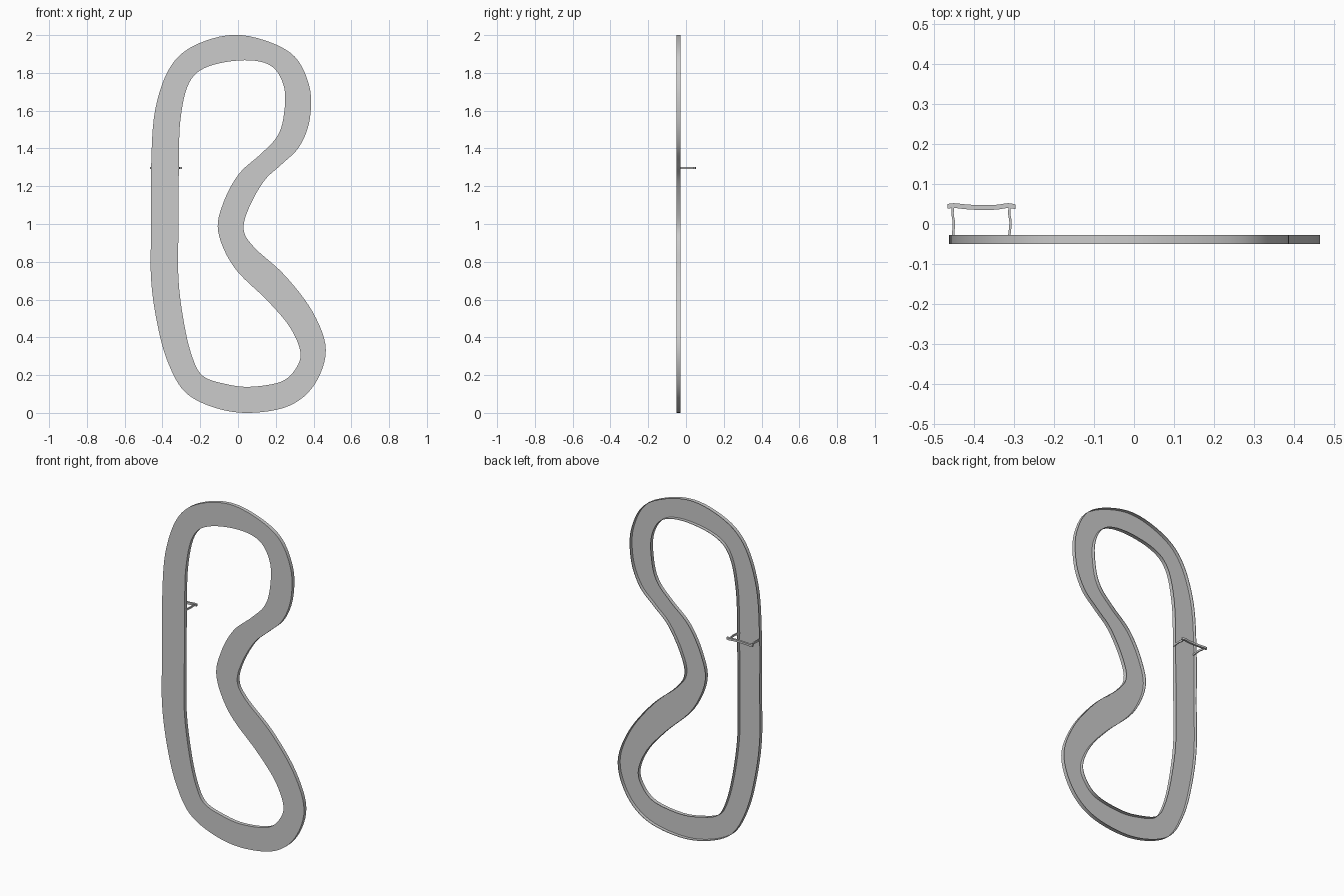
import bpy, bmesh
from mathutils import Vector

if "Cube" in bpy.data.objects:
    bpy.data.objects.remove(bpy.data.objects["Cube"])

# Ribs across the stroke: outer x, outer z, inner x, inner z
RIBS = [
    (-.46, 1.30, -.313, 1.30), (-.46, 1.0, -.315, 1.0), (-.46, .705, -.315, .705),
    (-.425, .46, -.283, .46), (-.37, .265, -.24, .29), (-.28, .11, -.185, .195),
    (-.125, .028, -.07, .154), (.06, 0, .06, .138), (.27, .037, .225, .164),
    (.405, .15, .305, .233), (.465, .335, .33, .324), (.395, .535, .273, .456),
    (.246, .73, .156, .594), (.087, .875, -.02, .77), (.03, .97, -.105, .96),
    (.06, 1.09, -.077, 1.114), (.14, 1.23, .005, 1.265), (.23, 1.315, .12, 1.37),
    (.325, 1.41, .205, 1.46), (.38, 1.555, .241, 1.565), (.375, 1.74, .245, 1.72),
    (.273, 1.91, .178, 1.835), (.02, 2.0, .035, 1.867), (-.205, 1.957, -.16, 1.833),
    (-.353, 1.84, -.26, 1.745), (-.438, 1.607, -.305, 1.55),
]
FRONT, BACK, WALL = -0.05, -0.028, 0.003


def smooth(points, steps, closed):
    """Catmull-Rom interpolation of a list of vectors."""
    n, out = len(points), []
    pick = (lambda i: points[i % n]) if closed else (lambda i: points[max(0, min(n - 1, i))])
    for i in range(n if closed else n - 1):
        a, b, c, d = (pick(i + k) for k in (-1, 0, 1, 2))
        for s in range(steps):
            t = s / steps
            out.append(0.5 * (2 * b + (c - a) * t + (2 * a - 5 * b + 4 * c - d) * t * t
                              + (3 * b - a - 3 * c + d) * t ** 3))
    return out if closed else out + [points[-1]]


def loft(name, rings, closed):
    """Skin a row of equal rings into one mesh object."""
    bm = bmesh.new()
    rows = [[bm.verts.new(p) for p in ring] for ring in rings]
    m = len(rows[0])
    for i in range(len(rows) if closed else len(rows) - 1):
        a, b = rows[i], rows[(i + 1) % len(rows)]
        for j in range(m):
            k = (j + 1) % m
            bm.faces.new((a[j], a[k], b[k], b[j]))
    if not closed:
        bm.faces.new(rows[0])
        bm.faces.new(rows[-1])
    bmesh.ops.recalc_face_normals(bm, faces=bm.faces)
    mesh = bpy.data.meshes.new(name)
    bm.to_mesh(mesh)
    bm.free()
    obj = bpy.data.objects.new(name, mesh)
    bpy.context.collection.objects.link(obj)
    bpy.context.view_layer.objects.active = obj
    obj.select_set(True)
    bpy.ops.object.shade_smooth_by_angle(angle=0.6)
    obj.select_set(False)
    return obj


# Looping channel: front plate with thin side walls, open at the back
outer = smooth([Vector((r[0], 0, r[1])) for r in RIBS], 6, True)
inner = smooth([Vector((r[2], 0, r[3])) for r in RIBS], 6, True)
rings = []
for o, i in zip(outer, inner):
    w = (i - o).normalized() * WALL
    section = [(o, FRONT), (i, FRONT), (i, BACK), (i - w, BACK),
               (i - w, FRONT + WALL), (o + w, FRONT + WALL), (o + w, BACK), (o, BACK)]
    rings.append([Vector((p.x, y, p.z)) for p, y in section])
loft("loop_channel", rings, True)


def bar(name, path, side, width, height):
    """Rectangular bar along a slightly wavy path in the horizontal plane."""
    up = Vector((0, 0, height / 2))
    off = Vector(side) * width / 2
    pts = smooth([Vector((x, y, 1.297)) for x, y in path], 5, False)
    return loft(name, [[p - off - up, p + off - up, p + off + up, p - off + up]
                       for p in pts], False)


# Wall bracket behind the stem: two legs and a crossbar
bar("bracket_leg_outer", [(-.454, -.047), (-.452, -.02), (-.451, .005), (-.454, .025), (-.453, .041)],
    (1, 0, 0), .006, .011)
bar("bracket_leg_inner", [(-.3145, -.047), (-.311, -.02), (-.309, .005), (-.312, .025), (-.311, .041)],
    (1, 0, 0), .006, .011)
bar("bracket_crossbar", [(-.467, .044), (-.45, .046), (-.42, .043), (-.383, .041), (-.345, .042),
                         (-.315, .046), (-.297, .043)], (0, 1, 0), .012, .012)
